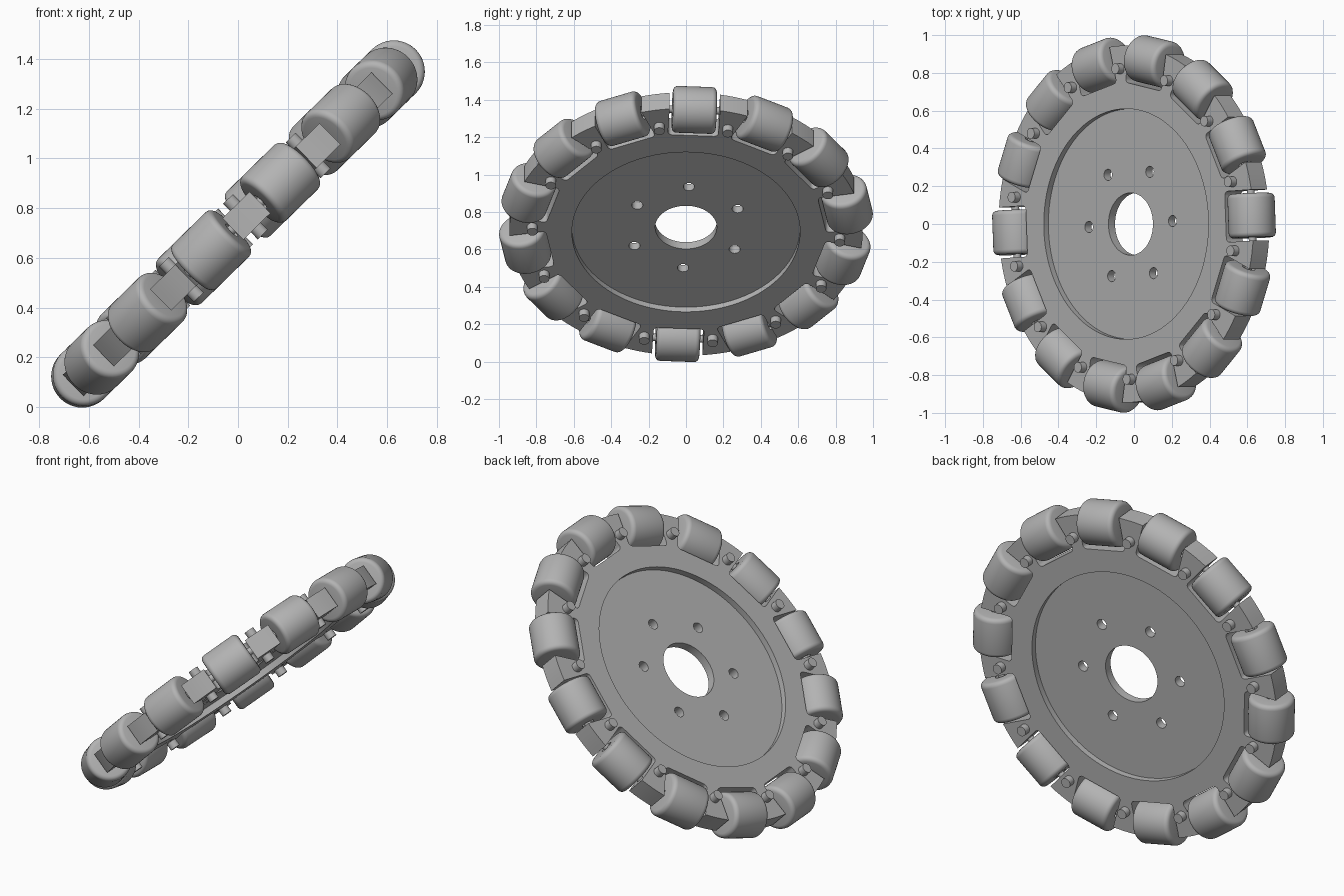
import bpy, bmesh
from math import pi, sin, cos, radians, sqrt
from mathutils import Matrix

COUNT = 14            # rollers around the rim
STEP = 2 * pi / COUNT
RIM_R, SLOT_R, SLOT_W, RIM_T = 0.945, 0.738, 0.135, 0.06
RECESS_R, WEB_T = 0.61, 0.025
ROLLER_AT, ROLLER_R, ROLLER_L = 0.873, 0.125, 0.117

cube = bpy.data.objects.get("Cube")
if cube:
    bpy.data.objects.remove(cube, do_unlink=True)

grey = bpy.data.materials.new("plain_grey")
grey.use_nodes = True
colour = (0.45, 0.45, 0.45, 1)
grey.diffuse_color = colour
grey.node_tree.nodes["Principled BSDF"].inputs["Base Color"].default_value = colour

# Whole wheel leans over, with a slight spin about its own axis
WHEEL = (Matrix.Translation((0, 0, 0.736)) @ Matrix.Rotation(radians(-44.4), 4, 'Y')
         @ Matrix.Rotation(radians(2.9), 4, 'Z'))


def finish(name, mesh, matrix):
    mesh.materials.clear()
    mesh.materials.append(grey)
    ob = bpy.data.objects.new(name, mesh)
    bpy.context.collection.objects.link(ob)
    ob.matrix_world = WHEEL @ matrix
    return ob


def smooth(ob):
    bpy.ops.object.select_all(action='DESELECT')
    ob.select_set(True)
    bpy.context.view_layer.objects.active = ob
    bpy.ops.object.shade_smooth_by_angle(angle=radians(35))


def circle(r, n, cx=0, cy=0):
    return [(cx + r * cos(2 * pi * i / n), cy + r * sin(2 * pi * i / n)) for i in range(n)]


def plate(name, loops, half):
    """Flat plate with holes, from filled outlines."""
    curve = bpy.data.curves.new(name, 'CURVE')
    curve.dimensions, curve.fill_mode, curve.extrude = '2D', 'BOTH', half
    for pts in loops:
        s = curve.splines.new('POLY')
        s.points.add(len(pts) - 1)
        for p, (x, y) in zip(s.points, pts):
            p.co = (x, y, 0, 1)
        s.use_cyclic_u = True
    tmp = bpy.data.objects.new(name + "_outline", curve)
    bpy.context.collection.objects.link(tmp)
    bpy.context.view_layer.update()
    mesh = bpy.data.meshes.new_from_object(tmp.evaluated_get(bpy.context.evaluated_depsgraph_get()))
    bpy.data.objects.remove(tmp, do_unlink=True)
    bm = bmesh.new()
    bm.from_mesh(mesh)
    bmesh.ops.remove_doubles(bm, verts=bm.verts, dist=1e-4)
    bmesh.ops.recalc_face_normals(bm, faces=bm.faces)
    bm.to_mesh(mesh)
    bm.free()
    smooth(finish(name, mesh, Matrix()))


def lathe(name, profile, n=48):
    """Closed (radius, height) profile spun about z."""
    bm = bmesh.new()
    rings = [[bm.verts.new((r * cos(2 * pi * i / n), r * sin(2 * pi * i / n), z))
              for i in range(n)] for r, z in profile]
    for a, b in zip(rings, rings[1:] + rings[:1]):
        for i in range(n):
            j = (i + 1) % n
            bm.faces.new((a[i], a[j], b[j], b[i]))
    bmesh.ops.recalc_face_normals(bm, faces=bm.faces)
    mesh = bpy.data.meshes.new(name)
    bm.to_mesh(mesh)
    bm.free()
    return mesh


def rod(name, r, half, n=24):
    bm = bmesh.new()
    bmesh.ops.create_cone(bm, cap_ends=True, segments=n, radius1=r, radius2=r, depth=2 * half)
    mesh = bpy.data.meshes.new(name)
    bm.to_mesh(mesh)
    bm.free()
    return mesh


# Rim: outline with a round-cornered slot for each roller
corner = 0.022
lip = sqrt(RIM_R ** 2 - SLOT_W ** 2)
half_slot = [(lip, -SLOT_W)]
for k in range(5):
    t = k * pi / 8
    half_slot.append((SLOT_R + corner - corner * sin(t), -SLOT_W + corner - corner * cos(t)))
slot = half_slot + [(x, -y) for x, y in reversed(half_slot)]
edge = STEP / 2 - math_edge if (math_edge := 0) else STEP / 2
outline = []
for i in range(COUNT):
    a = i * STEP
    outline += [(x * cos(a) - y * sin(a), x * sin(a) + y * cos(a)) for x, y in slot]
    for f in (-0.04, 0, 0.04):
        outline.append((RIM_R * cos(a + edge + f), RIM_R * sin(a + edge + f)))
plate("rim", [outline, circle(RECESS_R, 96)], RIM_T)

# Thin web with centre bore and six bolt holes
holes = [circle(0.03, 20, x, y) for x, y in circle(0.31, 6)]
plate("web", [circle(RECESS_R + 0.008, 96), circle(0.165, 64)] + holes, WEB_T)

# Rollers, their axles, and the pins between them
f = 0.025
side = [(ROLLER_R - f + f * cos(k * pi / 8), ROLLER_L - f + f * sin(k * pi / 8)) for k in range(5)]
side.append((0.035, ROLLER_L))
roller_mesh = lathe("roller", side + [(r, -z) for r, z in reversed(side)])
axle_mesh = rod("axle", 0.02, SLOT_W + 0.012)
pin_mesh = rod("pin", 0.028, 0.1)
lay = Matrix.Rotation(pi / 2, 4, 'X')
for i in range(COUNT):
    turn = Matrix.Rotation(i * STEP, 4, 'Z')
    seat = turn @ Matrix.Translation((ROLLER_AT, 0, 0)) @ lay
    smooth(finish(f"roller_{i + 1}", roller_mesh, seat))
    smooth(finish(f"axle_{i + 1}", axle_mesh, seat))
    between = Matrix.Rotation((i + 0.5) * STEP, 4, 'Z') @ Matrix.Translation((0.823, 0, 0))
    smooth(finish(f"pin_{i + 1}", pin_mesh, between))
